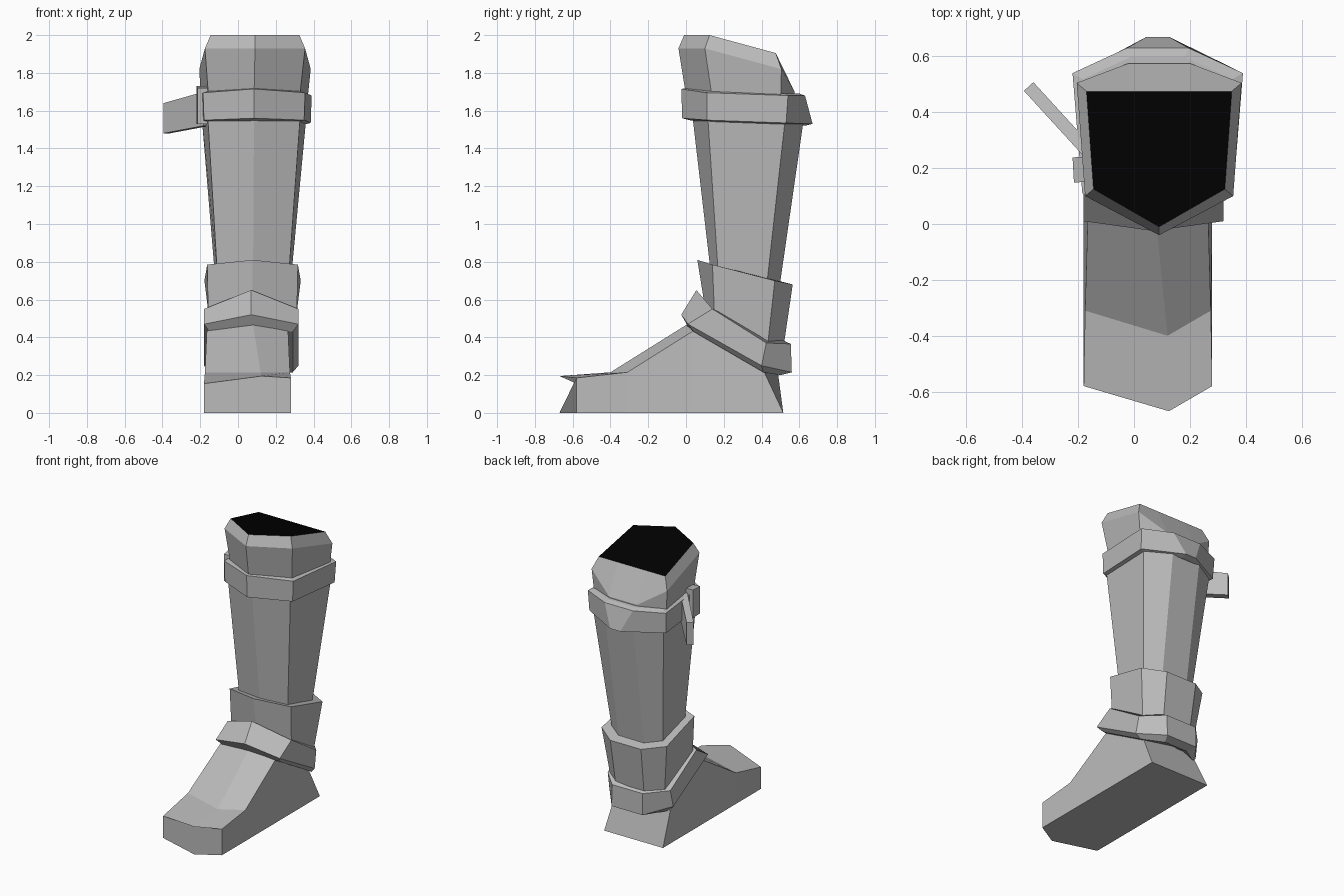
import bpy, bmesh
from mathutils import Vector

cube = bpy.data.objects.get("Cube")
if cube:
    bpy.data.objects.remove(cube)


def material(name, value):
    mat = bpy.data.materials.new(name)
    mat.use_nodes = True
    colour = (value, value, value, 1)
    mat.diffuse_color = colour
    mat.node_tree.nodes["Principled BSDF"].inputs["Base Color"].default_value = colour
    return mat


GREY = material("grey leather", 0.5)
BLACK = material("black opening", 0.0)


def loft(name, rings, dark_top=False):
    """Skin a list of equal-length rings and close both ends."""
    bm = bmesh.new()
    rows = [[bm.verts.new(p) for p in ring] for ring in rings]
    count = len(rows[0])
    for low, high in zip(rows, rows[1:]):
        for i in range(count):
            j = (i + 1) % count
            bm.faces.new((low[i], low[j], high[j], high[i]))
    top = bm.faces.new(rows[0])
    bm.faces.new(rows[-1])
    if dark_top:
        top.material_index = 1
    bmesh.ops.recalc_face_normals(bm, faces=bm.faces)
    mesh = bpy.data.meshes.new(name)
    bm.to_mesh(mesh)
    bm.free()
    mesh.materials.append(GREY)
    mesh.materials.append(BLACK)
    obj = bpy.data.objects.new(name, mesh)
    bpy.context.collection.objects.link(obj)
    return obj


def leg_ring(cx, front, side, back, heel):
    """Seven-sided ring: front ridge (y, z), then mirrored pairs (half width, y, z)."""
    pairs = (side, back, heel)
    left = [Vector((cx + w, y, z)) for w, y, z in pairs]
    right = [Vector((cx - w, y, z)) for w, y, z in reversed(pairs)]
    return [Vector((cx, *front))] + left + right


def shrunk(ring, amount, drop):
    """Inset copy of a ring, moved vertically, for bevelled band edges."""
    centre = sum(ring, Vector()) / len(ring)
    return [p.lerp(centre, amount) + Vector((0, 0, drop)) for p in ring]


def band(name, top, bottom, bevel=0.12, rise=0.015):
    loft(name, [shrunk(top, bevel, rise), top, bottom, shrunk(bottom, bevel, -rise)])


# Flared top cuff with the dark opening
loft("top_cuff", [
    leg_ring(.09, (-.01, 2), (.235, .125, 2), (.26, .475, 1.905), (.11, .475, 1.905)),
    leg_ring(.09, (-.04, 1.93), (.265, .1, 1.93), (.295, .505, 1.82), (.11, .575, 1.7)),
    leg_ring(.085, (0, 1.68), (.24, .14, 1.66), (.28, .5, 1.63), (.11, .57, 1.63)),
], dark_top=True)

# Tapered shaft
loft("shaft", [
    leg_ring(.085, (.025, 1.65), (.25, .11, 1.65), (.28, .53, 1.6), (.11, .63, 1.6)),
    leg_ring(.08, (.13, .75), (.19, .17, .75), (.2, .43, .7), (.1, .5, .7)),
    leg_ring(.08, (.15, .5), (.18, .18, .5), (.19, .41, .4), (.1, .48, .4)),
])

# Calf strap
band("calf_strap",
     leg_ring(.085, (-.025, 1.715), (.27, .11, 1.695), (.305, .54, 1.68), (.11, .63, 1.68)),
     leg_ring(.085, (-.02, 1.56), (.265, .11, 1.55), (.3, .53, 1.535), (.04, .67, 1.53)),
     rise=.01)

# Ankle collar, narrowing downward
loft("ankle_collar", [
    leg_ring(.077, (.06, .81), (.24, .14, .785), (.255, .47, .7), (.12, .565, .68)),
    leg_ring(.077, (.1, .56), (.235, .15, .54), (.21, .43, .34), (.11, .515, .34)),
    leg_ring(.077, (.1, .48), (.21, .15, .46), (.2, .43, .3), (.1, .5, .3)),
])

# Tilted instep strap
instep_top = leg_ring(.07, (.055, .65), (.25, .14, .55), (.245, .425, .37), (.12, .555, .365))
instep_rim = leg_ring(.07, (-.025, .52), (.25, .01, .47), (.25, .4, .25), (.12, .56, .215))
instep_low = leg_ring(.07, (.02, .44), (.22, .04, .43), (.22, .41, .215), (.09, .5, .2))
loft("instep_strap", [instep_top, instep_rim, instep_low])


# Foot: stations from toe to heel, each with flat sole and ridged top
def foot_station(half, side_y, side_z, ridge, sole_y, sole_mid_y, lean=0):
    cx = .05
    return [(cx - .23, sole_y, 0), (cx - half, side_y, side_z - lean), ridge,
            (cx + half, side_y, side_z + lean), (cx + .23, sole_y, 0), (cx, sole_mid_y, 0)]


toe = foot_station(.23, -.58, .17, (.125, -.67, .195), -.58, -.58, .015)
toe[-1] = (.125, -.67, 0)
loft("foot", [
    toe,
    foot_station(.225, -.31, .215, (.12, -.4, .215), -.31, -.31),
    foot_station(.215, .04, .435, (.08, 0, .465), .04, .04),
    foot_station(.215, .41, .225, (.07, .485, .225), .515, .515),
])


# Buckle block and loose strap end on the right side
def slab(name, start, end, half_thick, start_z, end_z):
    side = Vector((end[1] - start[1], start[0] - end[0])).normalized() * half_thick
    rings = []
    for (x, y), (low, high) in ((start, start_z), (end, end_z)):
        rings.append([(x + s * side.x, y + s * side.y, z)
                      for s, z in ((-1, low), (1, low), (1, high), (-1, high))])
    loft(name, rings)


slab("buckle", (-.185, .15), (-.19, .24), .03, (1.53, 1.72), (1.53, 1.73))
slab("loose_strap_end", (-.165, .26), (-.377, .492), .023, (1.52, 1.7), (1.48, 1.64))
